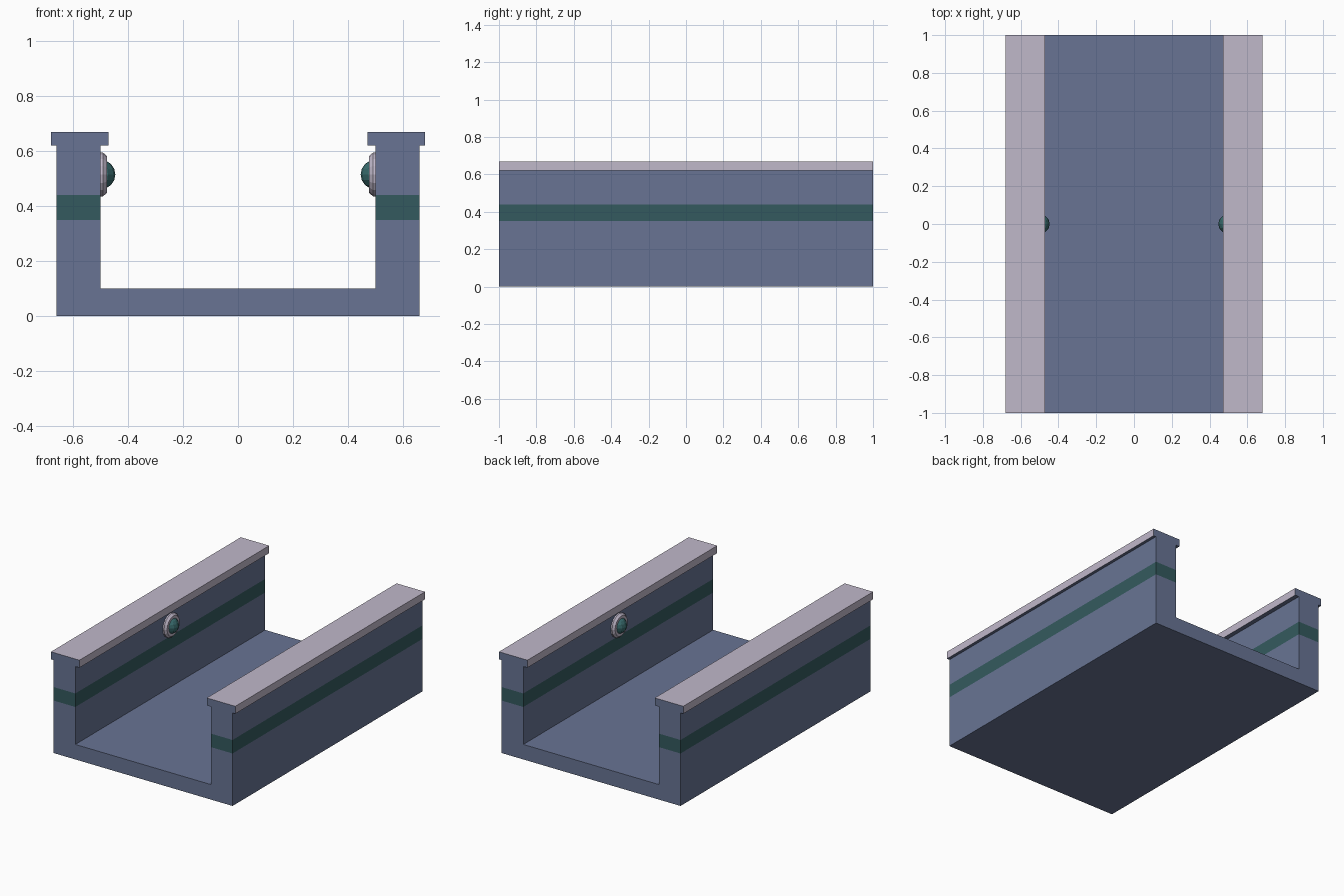
import bpy, bmesh, math
from mathutils import Vector, Matrix

if "Cube" in bpy.data.objects:
    bpy.data.objects.remove(bpy.data.objects["Cube"])


def material(name, rgb):
    m = bpy.data.materials.new(name)
    lin = [((c / 255 + 0.055) / 1.055) ** 2.4 for c in rgb]
    m.diffuse_color = (*lin, 1)
    m.use_nodes = True
    m.node_tree.nodes["Principled BSDF"].inputs["Base Color"].default_value = m.diffuse_color
    return m


BLUE = material("slate blue", (104, 116, 148))
LILAC = material("pale lilac", (192, 184, 202))
GREEN = material("dark green", (52, 90, 94))
TEAL = material("teal", (56, 106, 108))


def add_object(name, bm, mats):
    mesh = bpy.data.meshes.new(name)
    bm.to_mesh(mesh)
    bm.free()
    for m in mats:
        mesh.materials.append(m)
    ob = bpy.data.objects.new(name, mesh)
    bpy.context.collection.objects.link(ob)
    return ob


# Channel: U-shaped section with overhanging caps, extruded along y
half = [(0.66, 0), (0.66, 0.62), (0.68, 0.62), (0.68, 0.67),
        (0.47, 0.67), (0.47, 0.62), (0.5, 0.62), (0.5, 0.1)]
section = half + [(-x, z) for x, z in reversed(half)]
bm = bmesh.new()
face = bm.faces.new([bm.verts.new((x, -1, z)) for x, z in section])
ext = bmesh.ops.extrude_face_region(bm, geom=[face])
bmesh.ops.translate(bm, vec=(0, 2, 0),
                    verts=[v for v in ext["geom"] if isinstance(v, bmesh.types.BMVert)])
# Cut the stripe edges around both walls
for z in (0.35, 0.44):
    bmesh.ops.bisect_plane(bm, geom=bm.verts[:] + bm.edges[:] + bm.faces[:],
                           plane_co=(0, 0, z), plane_no=(0, 0, 1))
bmesh.ops.recalc_face_normals(bm, faces=bm.faces[:])
for f in bm.faces:
    c = f.calc_center_median()
    if 0.35 < c.z < 0.44 and max(v.co.z for v in f.verts) < 0.45 \
            and min(v.co.z for v in f.verts) > 0.34:
        f.material_index = 2          # stripe
    elif c.z > 0.63 and abs(f.normal.y) < 0.5:
        f.material_index = 1          # cap top and sides
add_object("channel", bm, [BLUE, LILAC, GREEN])

# Lamps: a ring and a dome on the inner face of each wall
ZC = 0.515
for side, s in (("left", -1), ("right", 1)):
    bm = bmesh.new()
    n, k = 16, 8
    loops = []
    for i in range(n):
        a = 2 * math.pi * i / n
        loop = []
        for j in range(k):
            b = 2 * math.pi * (j + 0.5) / k
            r = 0.058 + 0.023 * math.cos(b)
            loop.append(bm.verts.new((s * (0.5 + 0.025 * math.sin(b)),
                                      r * math.cos(a), ZC + r * math.sin(a))))
        loops.append(loop)
    for i in range(n):
        p, q = loops[i], loops[(i + 1) % n]
        for j in range(k):
            bm.faces.new((p[j], p[(j + 1) % k], q[(j + 1) % k], q[j]))
    bmesh.ops.recalc_face_normals(bm, faces=bm.faces[:])
    add_object(side + "_lamp_ring", bm, [LILAC])

    bm = bmesh.new()
    bmesh.ops.create_uvsphere(bm, u_segments=12, v_segments=8, radius=0.054,
                              matrix=Matrix.Translation((s * 0.5, 0, ZC)))
    add_object(side + "_lamp_dome", bm, [TEAL])
